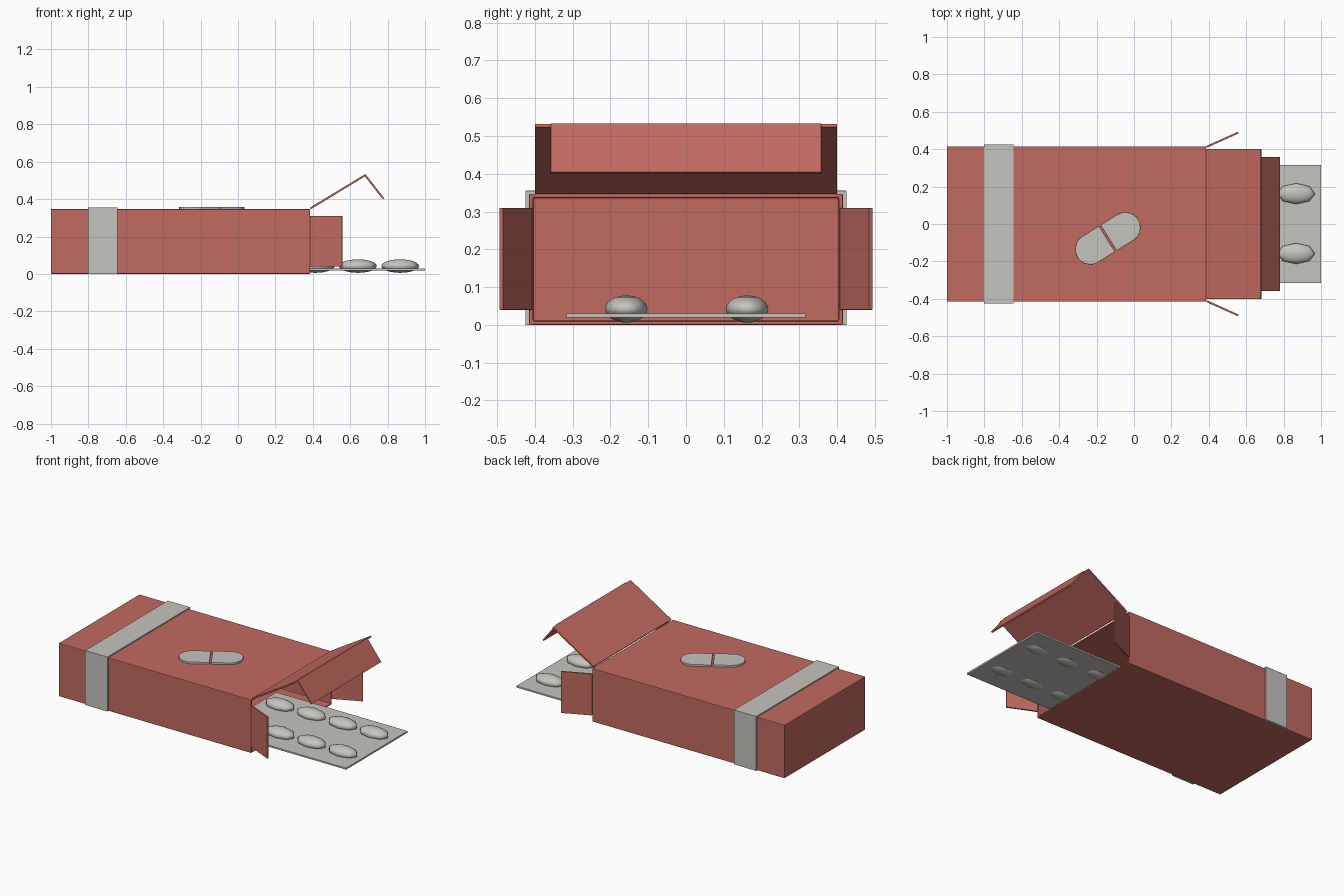
import bpy, bmesh, math
from mathutils import Matrix, Vector

if "Cube" in bpy.data.objects:
    bpy.data.objects.remove(bpy.data.objects["Cube"], do_unlink=True)


def material(name, rgb):
    m = bpy.data.materials.new(name)
    m.use_nodes = True
    m.diffuse_color = (*rgb, 1)
    m.node_tree.nodes["Principled BSDF"].inputs["Base Color"].default_value = (*rgb, 1)
    return m


RED = material("red card", (0.54, 0.145, 0.118))
GREY = material("pale grey", (0.56, 0.55, 0.51))


def finish(name, bm, mat, bevel=0, smooth=False):
    bmesh.ops.recalc_face_normals(bm, faces=bm.faces)
    me = bpy.data.meshes.new(name)
    bm.to_mesh(me)
    bm.free()
    me.materials.append(mat)
    ob = bpy.data.objects.new(name, me)
    bpy.context.collection.objects.link(ob)
    if smooth:
        me.shade_smooth()
    if bevel:
        mod = ob.modifiers.new("soft edges", "BEVEL")
        mod.width = bevel
        mod.segments = 2
    return ob


def add_box(bm, lo, hi):
    lo, hi = Vector(lo), Vector(hi)
    mat = Matrix.Translation((lo + hi) / 2) @ Matrix.Diagonal((*(hi - lo), 1))
    return bmesh.ops.create_cube(bm, size=1, matrix=mat)


def box(name, lo, hi, mat, bevel=0):
    bm = bmesh.new()
    add_box(bm, lo, hi)
    return finish(name, bm, mat, bevel)


def prism(name, outline, offset, mat, bevel=0):
    """Closed outline of 3D points pushed along an offset."""
    bm = bmesh.new()
    face = bm.faces.new([bm.verts.new(p) for p in outline])
    ext = bmesh.ops.extrude_face_region(bm, geom=[face], use_keep_orig=True)
    verts = [v for v in ext["geom"] if isinstance(v, bmesh.types.BMVert)]
    bmesh.ops.translate(bm, verts=verts, vec=offset)
    return finish(name, bm, mat, bevel)


def strip(a, b, thick):
    """Thin rectangle around the 2D segment a-b."""
    a, b = Vector(a), Vector(b)
    d = (b - a).normalized()
    n = Vector((-d.y, d.x)) * thick / 2
    return [a + n, b + n, b - n, a - n]


# Carton: hollow, open at the +x end
bm = bmesh.new()
add_box(bm, (-1, -0.415, 0), (0.385, 0.415, 0.347))
bm.normal_update()
mouth = max(bm.faces, key=lambda f: f.normal.x)
bmesh.ops.inset_region(bm, faces=[mouth], thickness=0.015)
ext = bmesh.ops.extrude_face_region(bm, geom=[mouth])
inner = [v for v in ext["geom"] if isinstance(v, bmesh.types.BMVert)]
bmesh.ops.translate(bm, verts=inner, vec=(-1.37, 0, 0))
if mouth.is_valid:
    bmesh.ops.delete(bm, geom=[mouth], context="FACES_ONLY")
finish("carton", bm, RED, 0.004)

# Lid and its tuck flap
for name, a, b, w in (("lid", (0.387, 0.35), (0.68, 0.528), 0.4),
                      ("tuck_flap", (0.678, 0.53), (0.778, 0.402), 0.358)):
    prism(name, [(p.x, -w, p.y) for p in strip(a, b, 0.01)], (0, 2 * w, 0), RED, 0.001)

# Side flaps
for side, s in (("left", 1), ("right", -1)):
    pts = strip((0.387, 0.412 * s), (0.558, 0.489 * s), 0.01)
    prism(side + "_side_flap", [(p.x, p.y, 0.04) for p in pts], (0, 0, 0.27), RED, 0.001)

# Band: top strip and two sides
box("band_top", (-0.803, -0.425, 0.345), (-0.643, 0.425, 0.355), GREY, 0.001)
for side, s in (("left", 1), ("right", -1)):
    y = sorted((0.413 * s, 0.425 * s))
    box("band_" + side, (-0.803, y[0], 0), (-0.643, y[1], 0.355), GREY, 0.001)

# Capsule emblem: two rounded halves with a narrow gap
turn = Matrix.Translation((-0.14, -0.077, 0.345)) @ Matrix.Rotation(math.radians(32), 4, "Z")
for name, s in (("emblem_half_front", -1), ("emblem_half_back", 1)):
    r = 0.081
    pts = [(s * 0.005, r, 0)]
    for i in range(17):
        t = math.pi / 2 - math.pi * i / 16
        pts.append((s * (0.11 + r * math.cos(t)), r * math.sin(t), 0))
    pts.append((s * 0.005, -r, 0))
    prism(name, [turn @ Vector(p) for p in pts], (0, 0, 0.014), GREY, 0.002)

# Blister sheet with its tablets
box("blister_sheet", (0.055, -0.316, 0.019), (1, 0.316, 0.03), GREY, 0.001)
bm = bmesh.new()
for col in range(4):
    for y in (-0.158, 0.162):
        place = Matrix.Translation((0.867 - 0.226 * col, y, 0.042))
        bmesh.ops.create_uvsphere(bm, u_segments=8, v_segments=12, radius=1,
                                  matrix=place @ Matrix.Diagonal((0.101, 0.056, 0.036, 1)))
finish("tablets", bm, GREY, smooth=True)
